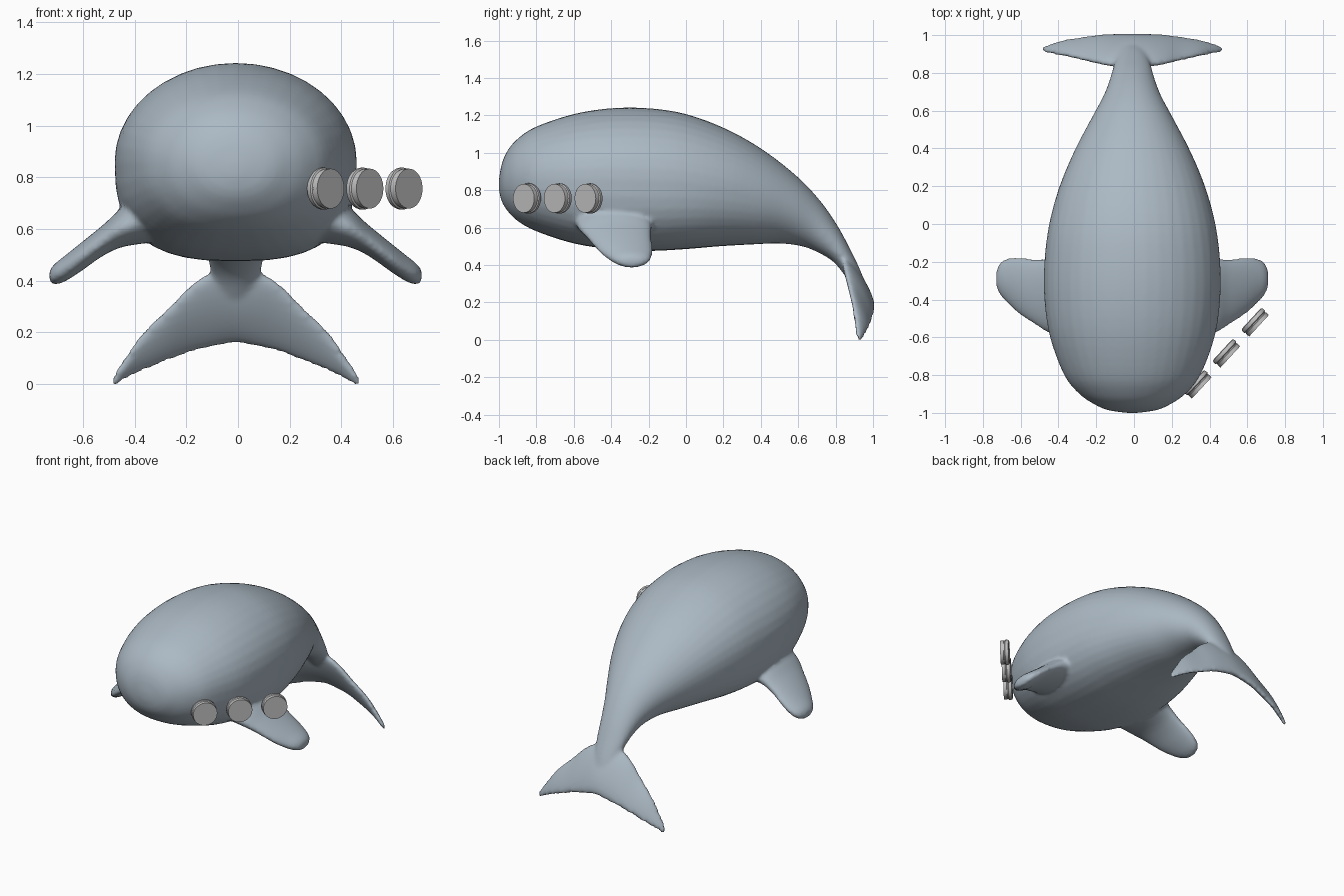
import bpy, bmesh, math
from mathutils import Vector

if "Cube" in bpy.data.objects:
    bpy.data.objects.remove(bpy.data.objects["Cube"])

CX = -0.009  # the animal sits slightly left because the discs stick out on the right


def material(name, rgb):
    m = bpy.data.materials.new(name)
    m.diffuse_color = (*rgb, 1)
    m.use_nodes = True
    m.node_tree.nodes["Principled BSDF"].inputs["Base Color"].default_value = m.diffuse_color
    return m


skin = material("blue grey skin", (0.41, 0.485, 0.55))
grey = material("light grey", (0.53, 0.53, 0.53))


def curve_through(rows, steps):
    """Smoothly interpolate rows of numbers (Catmull-Rom)."""
    out = []
    for i in range(len(rows) - 1):
        a, b, c, d = (rows[max(i - 1, 0)], rows[i], rows[i + 1], rows[min(i + 2, len(rows) - 1)])
        for k in range(steps):
            t = k / steps
            out.append([0.5 * (2 * q + (r - p) * t + (2 * p - 5 * q + 4 * r - s) * t * t
                               + (3 * q - p - 3 * r + s) * t ** 3)
                        for p, q, r, s in zip(a, b, c, d)])
    return out + [list(rows[-1])]


def loft(name, rings, mat):
    """Skin closed rings of points and cap both ends."""
    bm = bmesh.new()
    vs = [[bm.verts.new(p) for p in r] for r in rings]
    n = len(vs[0])
    for a, b in zip(vs, vs[1:]):
        for j in range(n):
            bm.faces.new((a[j], a[(j + 1) % n], b[(j + 1) % n], b[j]))
    bm.faces.new(vs[0][::-1])
    bm.faces.new(vs[-1])
    bmesh.ops.recalc_face_normals(bm, faces=bm.faces)
    me = bpy.data.meshes.new(name)
    bm.to_mesh(me)
    bm.free()
    ob = bpy.data.objects.new(name, me)
    bpy.context.collection.objects.link(ob)
    me.materials.append(mat)
    return ob


def oval(center, u, v, low=2.0, n=40):
    """Oval ring on axes u (across) and v (up); the lower half may be squarer."""
    pts = []
    for k in range(n):
        c, s = math.cos(math.tau * k / n), math.sin(math.tau * k / n)
        e = 2 / (low if s < 0 else 2.0)
        pts.append(center + u * math.copysign(abs(c) ** e, c) + v * math.copysign(abs(s) ** e, s))
    return pts


# Body: top y, top z, bottom y, bottom z, half width, belly squareness
body_rows = [
    (-1.0, .86, -1.0, .80, .03, 2), (-.985, .94, -.985, .74, .13, 2), (-.955, 1.01, -.955, .69, .20, 2.1),
    (-.9, 1.075, -.9, .635, .28, 2.2), (-.8, 1.14, -.8, .58, .36, 2.4), (-.6, 1.207, -.6, .515, .435, 2.6),
    (-.4, 1.238, -.4, .485, .465, 2.7), (-.2, 1.238, -.2, .475, .465, 2.7), (0, 1.207, 0, .485, .44, 2.6),
    (.22, 1.125, .18, .50, .385, 2.4), (.42, 1.01, .36, .51, .305, 2.2), (.6, .868, .5, .515, .22, 2),
    (.72, .74, .62, .50, .155, 2), (.81, .61, .71, .465, .12, 2), (.875, .49, .79, .415, .10, 2),
    (.935, .365, .855, .335, .075, 2), (.985, .23, .94, .215, .03, 2)]
rings = []
for ty, tz, by, bz, w, low in curve_through(body_rows, 4):
    top, bot = Vector((CX, ty, tz)), Vector((CX, by, bz))
    rings.append(oval((top + bot) / 2, Vector((w, 0, 0)), (top - bot) / 2, low))
body = loft("whale_body", rings, skin)

# Tail flukes: x, front edge y, z, rear edge y, z, half thickness
half = [(.0, .85, .42, 1.0, .16, .04), (.09, .84, .43, 1.0, .145, .038), (.17, .85, .385, .997, .125, .033),
        (.25, .868, .305, .988, .095, .027), (.35, .89, .21, .972, .055, .022),
        (.42, .903, .115, .953, .022, .018), (.46, .912, .055, .938, -.003, .014),
        (.478, .918, .025, .93, -.002, .009)]
rings = []
for x, ly, lz, ry, rz, t in curve_through([(-r[0], *r[1:]) for r in half[:0:-1]] + half, 4):
    a, b = Vector((CX + x, ly, lz)), Vector((CX + x, ry, rz))
    chord = (b - a) / 2
    normal = Vector((0, -chord.z, chord.y)).normalized()
    rings.append(oval((a + b) / 2, chord, normal * t))
parts = [loft("tail_flukes", rings, skin)]

# Flippers: x, middle z, front y, rear y, half thickness
flipper_rows = [(.30, .65, -.60, -.16, .10), (.43, .61, -.58, -.18, .078), (.51, .558, -.535, -.185, .06),
                (.60, .49, -.475, -.178, .055), (.66, .447, -.42, -.182, .05),
                (.70, .425, -.375, -.205, .04), (.72, .418, -.33, -.25, .022)]
for side, word in ((-1, "left"), (1, "right")):
    rings = []
    for x, z, fy, ry, t in curve_through(flipper_rows, 4):
        rings.append(oval(Vector((CX + side * x, (fy + ry) / 2, z)),
                          Vector((0, (ry - fy) / 2, 0)), Vector((0, 0, t))))
    parts.append(loft(word + "_flipper", rings, skin))

# Fuse body, flukes and flippers into one soft skin
bpy.ops.object.select_all(action='DESELECT')
for ob in parts + [body]:
    ob.select_set(True)
bpy.context.view_layer.objects.active = body
bpy.ops.object.join()
remesh = body.modifiers.new("fuse", 'REMESH')
remesh.mode = 'VOXEL'
remesh.voxel_size = 0.013
remesh.use_smooth_shade = True
soften = body.modifiers.new("soften", 'SMOOTH')
soften.factor = 0.5
soften.iterations = 5
for m in ("fuse", "soften"):
    bpy.ops.object.modifier_apply(modifier=m)
bpy.ops.object.shade_smooth()

# Three grooved discs in a row beside the head: radius, height along the axis
disc_profile = [(.001, -.028), (.071, -.028), (.078, -.024), (.081, -.016), (.081, -.004), (.075, 0),
                (.075, .005), (.077, .007), (.077, .028), (.001, .028)]
facing = Vector((.735, -.678, 0)).to_track_quat('Z', 'Y')
for i in range(3):
    rings = [oval(Vector((0, 0, h)), Vector((r, 0, 0)), Vector((0, r, 0))) for r, h in disc_profile]
    disc = loft("side_disc_%d" % (i + 1), rings, grey)
    disc.rotation_mode = 'QUATERNION'
    disc.rotation_quaternion = facing
    disc.location = (.338 + .1515 * i, -.849 + .1645 * i, .756)
    bpy.ops.object.select_all(action='DESELECT')
    disc.select_set(True)
    bpy.context.view_layer.objects.active = disc
    bpy.ops.object.shade_smooth_by_angle(angle=math.radians(35))
